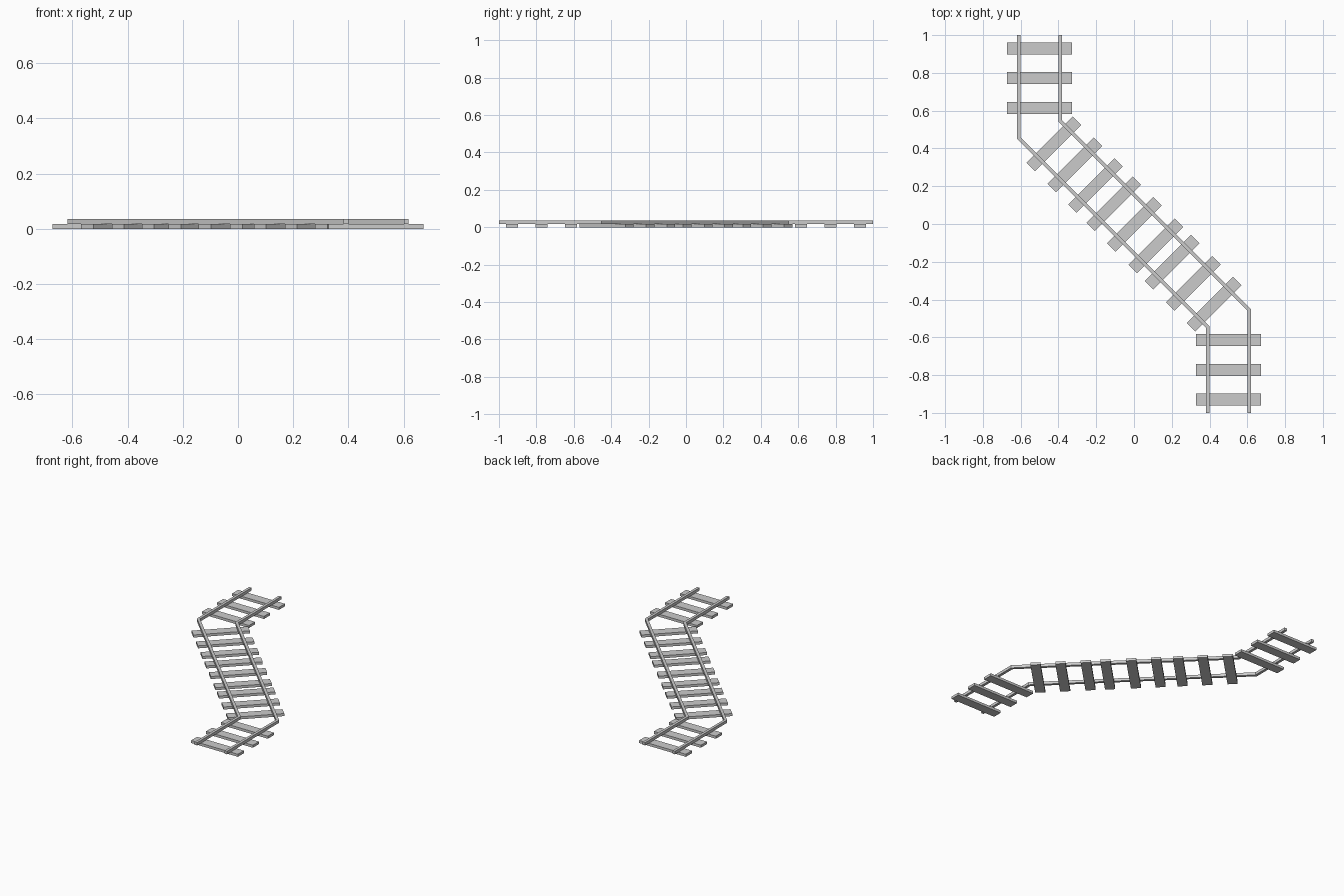
import bpy, bmesh, math
from mathutils import Matrix, Vector

if "Cube" in bpy.data.objects:
    bpy.data.objects.remove(bpy.data.objects["Cube"])

GAUGE = 0.1095      # half distance between rails
RAIL_W = 0.018
RAIL_Z = (0.017, 0.036)
SLEEPER = (0.345, 0.063, 0.017)
BEND = math.tan(math.radians(22.5))


def make_object(name, bm):
    bmesh.ops.recalc_face_normals(bm, faces=bm.faces)
    mesh = bpy.data.meshes.new(name)
    bm.to_mesh(mesh)
    bm.free()
    ob = bpy.data.objects.new(name, mesh)
    bpy.context.collection.objects.link(ob)
    return ob


def sleeper(name, x, y, angle):
    bm = bmesh.new()
    bmesh.ops.create_cube(bm, size=1, matrix=Matrix.Diagonal((*SLEEPER, 1)))
    ob = make_object(name, bm)
    ob.location = (x, y, SLEEPER[2] / 2)
    ob.rotation_euler.z = angle


def track_path(d):
    # track centre line offset by d, with mitred corners
    k = d * BEND
    return [(-0.5 + d, 1), (-0.5 + d, 0.5 + k), (0.5 + d, -0.5 + k), (0.5 + d, -1)]


def rail(name, d):
    bm = bmesh.new()
    rings = []
    for a, b in zip(track_path(d - RAIL_W / 2), track_path(d + RAIL_W / 2)):
        lo, hi = RAIL_Z
        rings.append([bm.verts.new((*p, z)) for p, z in
                      ((a, lo), (b, lo), (b, hi), (a, hi))])
    for r, s in zip(rings, rings[1:]):
        for i in range(4):
            j = (i + 1) % 4
            bm.faces.new((r[i], r[j], s[j], s[i]))
    bm.faces.new(rings[0])
    bm.faces.new(rings[-1])
    make_object(name, bm)


# Rails
rail("rail_left", -GAUGE)
rail("rail_right", GAUGE)

# Sleepers under the two straight ends
for y in (0.93, 0.772, 0.615):
    sleeper("sleeper_back", -0.5, y, 0)
    sleeper("sleeper_front", 0.5, -y, 0)

# Sleepers under the diagonal run
for t in (-0.424, -0.313, -0.204, -0.107, 0.002, 0.116, 0.202, 0.314, 0.424):
    sleeper("sleeper_diagonal", t, -t, math.radians(45))
